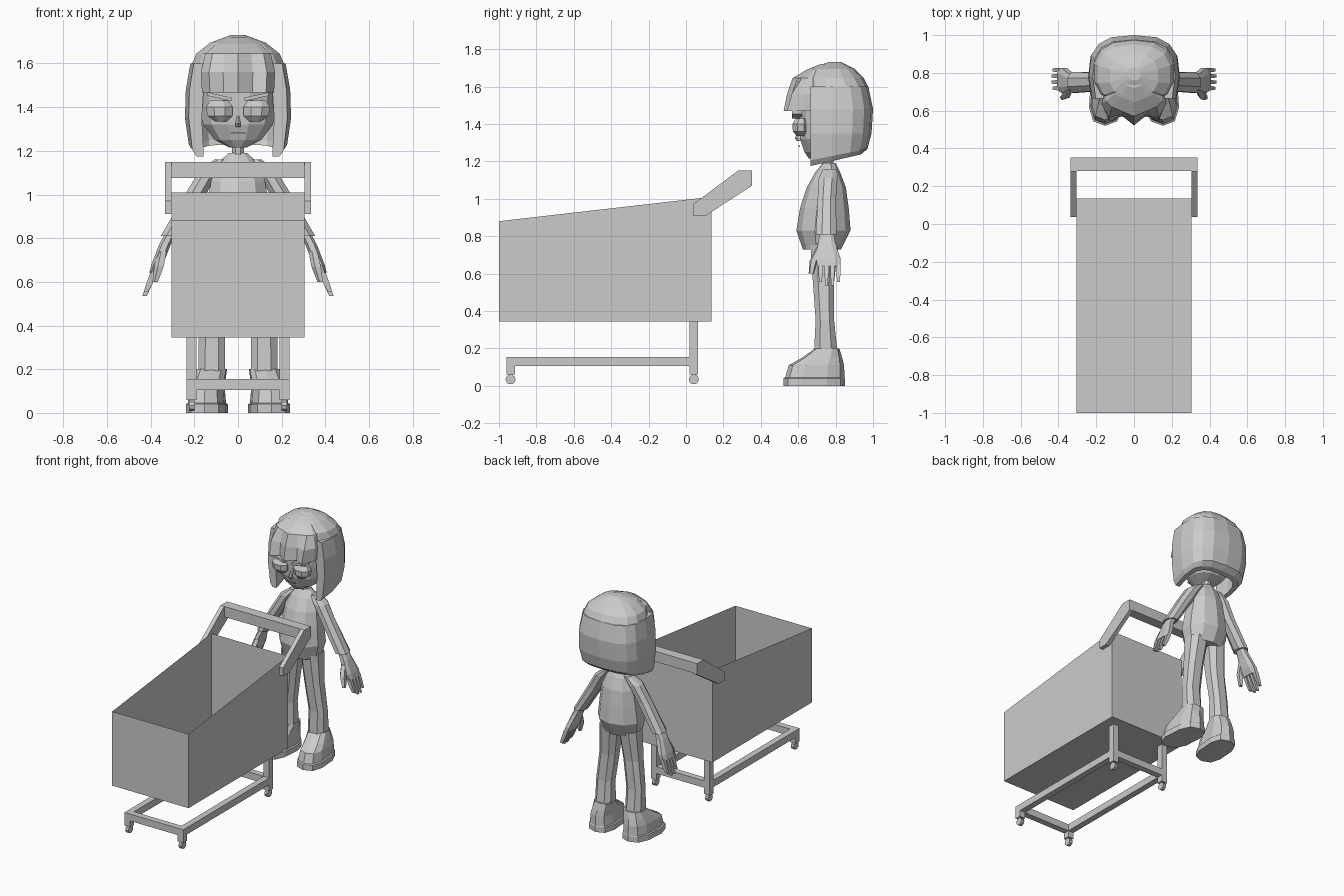
import bpy, bmesh, math
from mathutils import Vector

if "Cube" in bpy.data.objects:
    bpy.data.objects.remove(bpy.data.objects["Cube"])

grey = bpy.data.materials.new("plain grey")
grey.use_nodes = True
grey.diffuse_color = (0.6, 0.6, 0.6, 1)
grey.node_tree.nodes["Principled BSDF"].inputs["Base Color"].default_value = (0.6, 0.6, 0.6, 1)


def finish(name, bm):
    bmesh.ops.recalc_face_normals(bm, faces=bm.faces)
    me = bpy.data.meshes.new(name)
    bm.to_mesh(me)
    bm.free()
    me.materials.append(grey)
    ob = bpy.data.objects.new(name, me)
    bpy.context.scene.collection.objects.link(ob)
    return ob


def skin(name, rings):
    """Join point rings of equal length and cap both ends."""
    bm = bmesh.new()
    loops = [[bm.verts.new(p) for p in r] for r in rings]
    n = len(loops[0])
    for a, b in zip(loops, loops[1:]):
        for i in range(n):
            j = (i + 1) % n
            bm.faces.new((a[i], a[j], b[j], b[i]))
    bm.faces.new(loops[0])
    bm.faces.new(loops[-1])
    return finish(name, bm)


def oval(z, cx, rx, front, back, n=10, power=1.0, tilt=0.0):
    """Horizontal ring; a power below one makes it boxier."""
    pts = []
    cy, ry = (front + back) / 2, (back - front) / 2
    for i in range(n):
        a = math.tau * (i + 0.5) / n
        c, s = math.cos(a), math.sin(a)
        x = cx + rx * math.copysign(abs(c) ** power, c)
        y = cy + ry * math.copysign(abs(s) ** power, s)
        pts.append((x, y, z + tilt * (y - cy)))
    return pts


def loft(name, rows, side=1, **kw):
    return skin(name, [oval(r[0], side * r[1], *r[2:], **kw) for r in rows])


def box(name, x0, x1, y0, y1, z0, z1):
    ring = lambda z: [(x0, y0, z), (x1, y0, z), (x1, y1, z), (x0, y1, z)]
    return skin(name, [ring(z0), ring(z1)])


# Basket: sloping open top with an inset hollow
bm = bmesh.new()
low = [(-.305, -1), (.305, -1), (.305, .135), (-.305, .135)]
base = [bm.verts.new((x, y, .345)) for x, y in low]
rim = [bm.verts.new((x, y, .88 if y < 0 else 1.01)) for x, y in low]
bm.faces.new(base)
top = bm.faces.new(rim)
for i in range(4):
    j = (i + 1) % 4
    bm.faces.new((base[i], base[j], rim[j], rim[i]))
bmesh.ops.inset_region(bm, faces=[top], thickness=.034)
inner = bmesh.ops.extrude_face_region(bm, geom=[top])["geom"]
for v in inner:
    if isinstance(v, bmesh.types.BMVert):
        v.co.z = .38
if top.is_valid:
    bmesh.ops.delete(bm, geom=[top], context="FACES_ONLY")
finish("basket", bm)

# Handle
arm = [(.037, .91), (.037, .97), (.278, 1.15), (.353, 1.15), (.353, 1.07), (.107, .91)]
for s, side in ((1, "left"), (-1, "right")):
    skin(side + "_handle_arm", [[(s * x, y, z) for y, z in arm] for x in (.305, .335)])
box("handle_bar", -.305, .305, .28, .353, 1.075, 1.15)

# Undercarriage with legs and wheels
for s, side in ((1, "left"), (-1, "right")):
    xa, xb = sorted((s * .19, s * .235))
    box(side + "_rail", xa, xb, -.92, .02, .105, .155)
    for end, y, h in (("front", -.96, .155), ("rear", .02, .345)):
        box(f"{side}_{end}_leg", xa, xb, y, y + .045, .06, h)
        rim = lambda x: [(x, y + .022 + .027 * math.cos(k * math.tau / 10),
                          .034 + .027 * math.sin(k * math.tau / 10)) for k in range(10)]
        skin(f"{side}_{end}_wheel", [rim(s * .2), rim(s * .225)])
for end, y in (("front", -.96), ("rear", .02)):
    box(end + "_crossbar", -.19, .19, y, y + .045, .105, .155)

# Torso and neck
loft("torso", [(.73, 0, .14, .625, .83), (.83, 0, .165, .59, .88), (.95, 0, .15, .61, .87),
               (1.06, 0, .13, .645, .855), (1.14, 0, .10, .69, .825), (1.19, 0, .045, .73, .80)])
loft("neck", [(1.16, 0, .03, .725, .79), (1.26, 0, .03, .725, .79)], n=8)

for s, side in ((1, "left"), (-1, "right")):
    # Trouser leg and shoe
    loft(side + "_trouser", [(.17, .12, .066, .68, .815), (.35, .12, .064, .69, .795),
                             (.55, .095, .066, .675, .795), (.76, .075, .075, .66, .82)], s, n=8, power=.8)
    shoe = loft(side + "_shoe", [(0, .14, .095, .52, .85), (.04, .14, .095, .52, .85),
                                 (.045, .14, .086, .53, .848), (.11, .14, .08, .55, .845),
                                 (.15, .133, .075, .62, .835), (.2, .122, .07, .69, .82)],
                s, n=10, power=.75)
    for v in shoe.data.vertices:
        v.co.x += s * (.72 - v.co.y) * .07
    # Sleeve, palm and fingers
    loft(side + "_sleeve", [(1.16, .08, .03, .73, .81), (1.11, .13, .05, .705, .815),
                            (1.0, .195, .052, .70, .805), (.81, .312, .045, .69, .81)], s, n=8)
    loft(side + "_palm", [(.83, .305, .026, .715, .79), (.77, .335, .028, .705, .80),
                          (.68, .37, .028, .69, .83), (.64, .386, .022, .70, .83)], s, n=8, power=.7)
    for k in range(4):
        y = .705 + k * .032
        drop = .02 if k in (0, 3) else 0
        loft(f"{side}_finger_{k + 1}", [(.65, .383, .022, y - .003, y + .031),
                                        (.59, .406, .02, y, y + .028),
                                        (.535 + drop, .428 - drop / 3, .014, y + .004, y + .024)], s, n=4)
    loft(side + "_thumb", [(.74, .345, .022, .695, .74), (.67, .36, .024, .66, .705),
                           (.6, .378, .014, .655, .685)], s, n=5)

# Head
loft("head", [(1.215, 0, .04, .655, .76), (1.25, 0, .11, .63, .85), (1.32, 0, .165, .605, .9),
              (1.4, 0, .18, .60, .92), (1.5, 0, .185, .60, .92), (1.6, 0, .16, .62, .9)], n=12, power=.9)


# Bob of hair: C-shaped rings open at the face
def hair_ring(z, rx, back, thick, tilt):
    front = .665
    cy = .78
    pts = []
    for t in (0, thick):
        arc = [((rx - t) * .93, front), (rx - t, cy)]
        arc += [((rx - t) * math.cos(a) ** .7, cy + (back - t - cy) * math.sin(a) ** .7)
                for a in (math.pi * k / 8 for k in (1, 2, 3))]
        arc = arc + [(0, back - t)] + [(-x, y) for x, y in reversed(arc)]
        pts += arc if t == 0 else arc[::-1]
    return [(x, y, z + tilt * (y - front)) for x, y in pts]


skin("hair_bob", [hair_ring(1.175, .205, .935, .035, .23), hair_ring(1.205, .225, .97, .055, .2),
                  hair_ring(1.35, .243, .992, .065, 0), hair_ring(1.48, .239, 1.0, .07, 0),
                  hair_ring(1.6, .218, .975, .07, 0)])
loft("hair_crown", [(1.5, 0, .22, .64, .985), (1.6, 0, .214, .635, .973), (1.645, 0, .195, .635, .95),
                    (1.695, 0, .13, .67, .90), (1.73, 0, .035, .76, .83)], n=14, power=.8)


# Fringe: zigzag front swept back to the crown
def fringe_ring(z, half, ys, back):
    pts = [(half * f, y) for f, y in zip((1, .78, .4), ys)]
    pts = pts + [(0, ys[3])] + [(-x, y) for x, y in reversed(pts)]
    return [(x, y, z) for x, y in pts + [(-half, back), (half, back)]]


skin("fringe", [fringe_ring(1.468, .165, (.63, .54, .575, .522), .68),
                fringe_ring(1.56, .17, (.635, .565, .58, .54), .70),
                fringe_ring(1.645, .15, (.65, .62, .595, .57), .74),
                fringe_ring(1.69, .10, (.69, .675, .66, .645), .77),
                fringe_ring(1.72, .04, (.74, .73, .725, .72), .79)])

# Face details
for s, side in ((1, "left"), (-1, "right")):
    loft(side + "_eye", [(1.335, .078, .03, .59, .64), (1.36, .083, .062, .568, .66),
                         (1.40, .085, .066, .565, .66), (1.43, .087, .045, .585, .65)], s, n=8)
    skin(side + "_brow", [[(s * x, y, z) for y, z in ((.567, h), (.567, h + .016), (.62, h + .016), (.62, h))]
                          for x, h in ((.03, 1.428), (.14, 1.452))])
loft("nose", [(1.31, 0, .012, .592, .63), (1.325, 0, .014, .582, .63), (1.36, 0, .006, .6, .63)], n=6)
box("mouth", -.035, .035, .602, .61, 1.278, 1.285)
